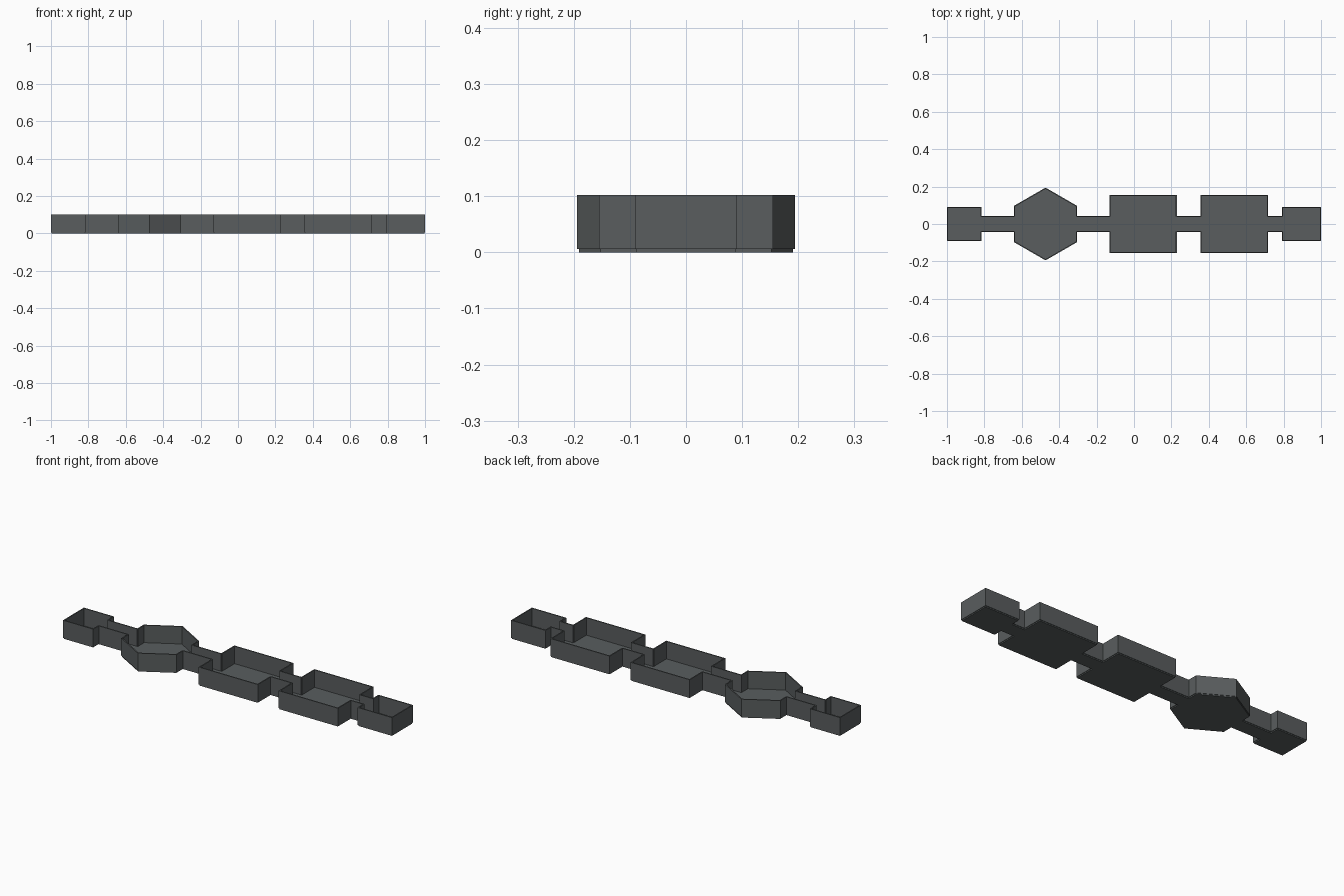
import bpy, bmesh
from math import sin, cos, radians
from mathutils import Vector

if "Cube" in bpy.data.objects:
    bpy.data.objects.remove(bpy.data.objects["Cube"])

T = 0.006        # wall and floor thickness
TOP = 0.102      # wall top
DOOR = 0.04      # half width of corridors and doorways

stone = bpy.data.materials.new("dark_grey_stone")
stone.diffuse_color = (0.100, 0.110, 0.113, 1)
stone.use_nodes = True
stone.node_tree.nodes["Principled BSDF"].inputs["Base Color"].default_value = stone.diffuse_color


def finish(name, bm):
    bmesh.ops.recalc_face_normals(bm, faces=bm.faces)
    me = bpy.data.meshes.new(name)
    bm.to_mesh(me)
    bm.free()
    me.materials.append(stone)
    bpy.context.collection.objects.link(bpy.data.objects.new(name, me))


def prism(bm, pts, z0, z1):
    lo = [bm.verts.new((x, y, z0)) for x, y in pts]
    hi = [bm.verts.new((x, y, z1)) for x, y in pts]
    bm.faces.new(lo[::-1])
    bm.faces.new(hi)
    n = len(pts)
    for i in range(n):
        j = (i + 1) % n
        bm.faces.new((lo[i], lo[j], hi[j], hi[i]))


def ribbon(bm, path):
    """Upright wall of even thickness along a path, with mitred corners."""
    p = [Vector(q) for q in path]
    normals = []
    for a, b in zip(p, p[1:]):
        d = (b - a).normalized()
        normals.append(Vector((-d.y, d.x)))
    left, right = [], []
    for i, q in enumerate(p):
        n0, n1 = normals[max(i - 1, 0)], normals[min(i, len(normals) - 1)]
        m = (n0 + n1) / (1 + n0.dot(n1)) * T / 2
        left.append(q + m)
        right.append(q - m)
    prism(bm, left + right[::-1], T, TOP)


def floor(name, pts):
    bm = bmesh.new()
    prism(bm, pts, 0, T)
    finish(name + "_floor", bm)


def flip(path):
    return [(x, -y) for x, y in path]


def walls(name, paths):
    bm = bmesh.new()
    for path in paths:
        ribbon(bm, path)
    finish(name + "_walls", bm)


# Rooms with a doorway at both ends
for name, x0, x1, h in (("middle_room", -0.128, 0.226, 0.152),
                        ("large_room", 0.358, 0.713, 0.152)):
    floor(name, [(x0, -h), (x1, -h), (x1, h), (x0, h)])
    half = [(x0, DOOR), (x0, h), (x1, h), (x1, DOOR)]
    walls(name, [half, flip(half)])

# Closed end rooms with one doorway
for name, door, end in (("left_end_room", -0.819, -0.997),
                        ("right_end_room", 0.793, 0.997)):
    h = 0.088
    floor(name, [(door, -h), (end, -h), (end, h), (door, h)])
    walls(name, [[(door, DOOR), (door, h), (end, h),
                  (end, -h), (door, -h), (door, -DOOR)]])

# Hexagonal room
cx, r = -0.473, 0.191
hexagon = [(cx + r * cos(radians(a)), r * sin(radians(a)))
           for a in range(30, 390, 60)]
floor("hexagon_room", hexagon)
half = [(hexagon[0][0], DOOR)] + hexagon[:3] + [(hexagon[2][0], DOOR)]
walls("hexagon_room", [half, flip(half)])

# Corridors joining the rooms
for i, (x0, x1) in enumerate(((-0.819, hexagon[2][0]), (hexagon[0][0], -0.128),
                              (0.226, 0.358), (0.713, 0.793))):
    name = f"corridor_{i + 1}"
    floor(name, [(x0, -DOOR), (x1, -DOOR), (x1, DOOR), (x0, DOOR)])
    side = [(x0, DOOR), (x1, DOOR)]
    walls(name, [side, flip(side)])
